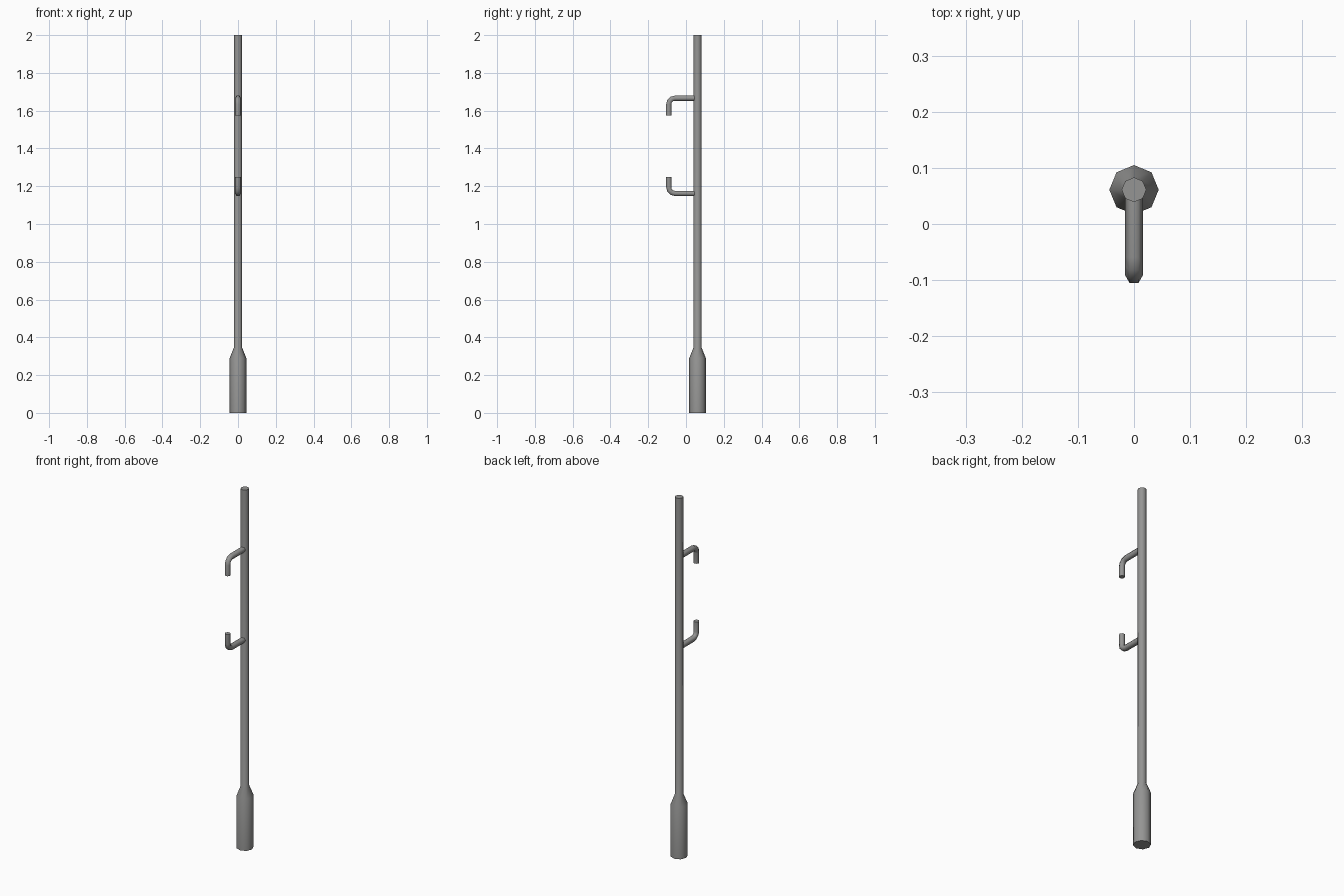
import bpy, bmesh, math
from mathutils import Vector

if "Cube" in bpy.data.objects:
    bpy.data.objects.remove(bpy.data.objects["Cube"])

POLE_Y = 0.061

steel = bpy.data.materials.new("grey steel")
steel.diffuse_color = (0.3, 0.3, 0.295, 1)
steel.use_nodes = True
steel.node_tree.nodes["Principled BSDF"].inputs["Base Color"].default_value = steel.diffuse_color


def loft(name, rings, angle):
    """Skin a list of rings into a capped, smooth-shaded tube."""
    bm = bmesh.new()
    loops = [[bm.verts.new(p) for p in ring] for ring in rings]
    n = len(loops[0])
    for a, b in zip(loops, loops[1:]):
        for i in range(n):
            j = (i + 1) % n
            bm.faces.new((a[i], a[j], b[j], b[i]))
    bm.faces.new(loops[0])
    bm.faces.new(loops[-1])
    bmesh.ops.recalc_face_normals(bm, faces=bm.faces)
    mesh = bpy.data.meshes.new(name)
    bm.to_mesh(mesh)
    bm.free()
    mesh.materials.append(steel)
    obj = bpy.data.objects.new(name, mesh)
    bpy.context.collection.objects.link(obj)
    bpy.ops.object.select_all(action='DESELECT')
    obj.select_set(True)
    bpy.context.view_layer.objects.active = obj
    bpy.ops.object.shade_smooth_by_angle(angle=math.radians(angle))


# Eight-sided post: wide base, short taper, thin pole
profile = [(0.044, 0), (0.044, 0.29), (0.022, 0.345), (0.022, 2.0)]
loft("post", [[(r * math.cos(k * math.pi / 4), POLE_Y + r * math.sin(k * math.pi / 4), z)
               for k in range(8)] for r, z in profile], 50)


def hook(name, z_arm, z_tip):
    """Six-sided rod that leaves the pole forward and bends up or down."""
    rod, bend, y_leg = 0.0158, 0.032, -0.0913
    s = 1 if z_tip > z_arm else -1
    path = [(POLE_Y - 0.008, z_arm, 0)]
    for k in range(4):
        t = k * math.pi / 6
        path.append((y_leg + bend - bend * math.sin(t),
                     z_arm + s * bend * (1 - math.cos(t)), t))
    path.append((y_leg, z_tip, math.pi / 2))
    rings = []
    for y, z, t in path:
        across = Vector((0, math.sin(t), s * math.cos(t)))
        rings.append([Vector((rod * math.cos(k * math.pi / 3), y, z))
                      + across * rod * math.sin(k * math.pi / 3) for k in range(6)])
    loft(name, rings, 62)


# Pair of cable hooks facing each other
hook("upper_hook", 1.666, 1.575)
hook("lower_hook", 1.162, 1.25)
